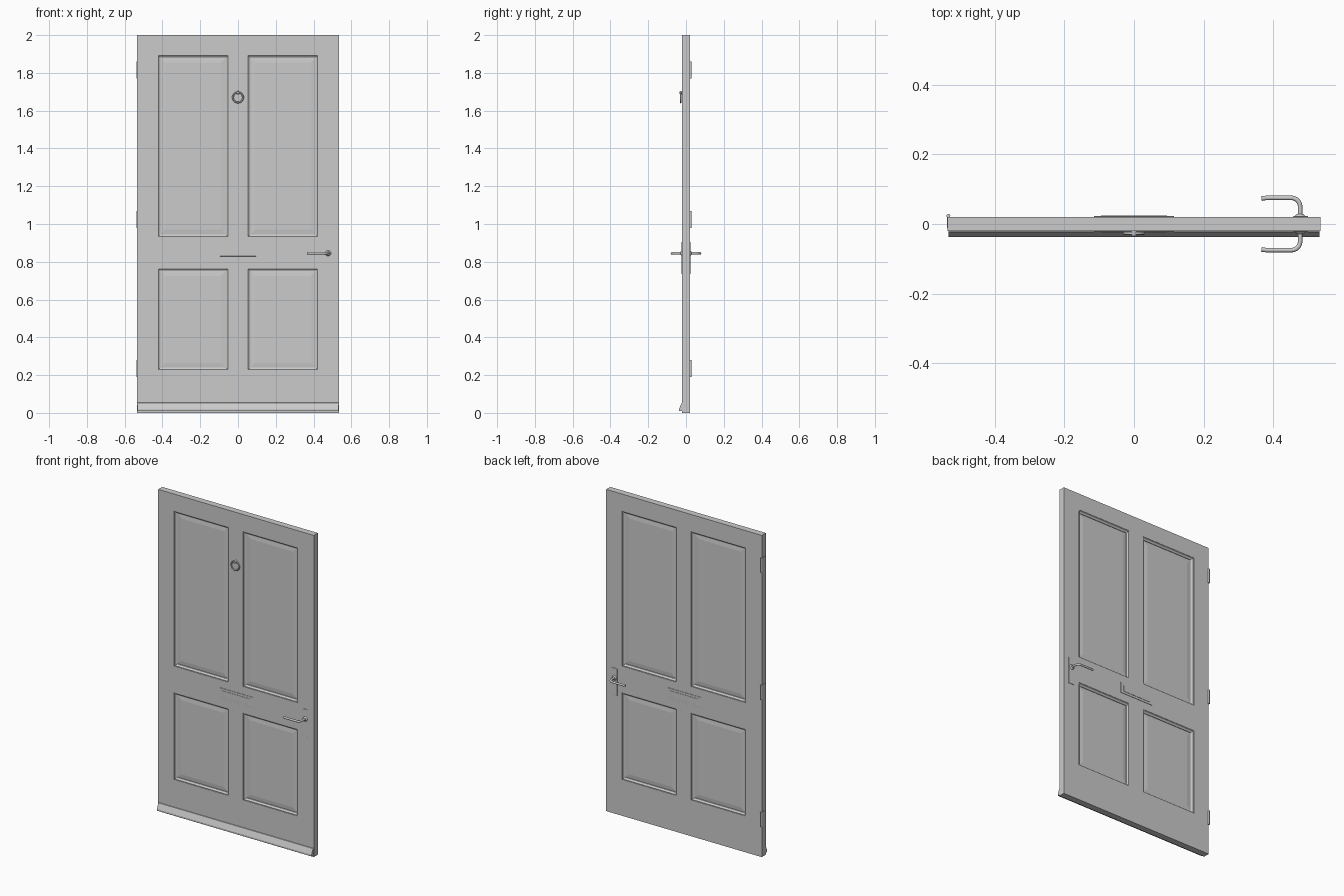
import bpy, bmesh
from math import pi, sin, cos

if "Cube" in bpy.data.objects:
    bpy.data.objects.remove(bpy.data.objects["Cube"])

def mesh_object(name, bm):
    bmesh.ops.recalc_face_normals(bm, faces=bm.faces)
    me = bpy.data.meshes.new(name)
    bm.to_mesh(me)
    bm.free()
    ob = bpy.data.objects.new(name, me)
    bpy.context.collection.objects.link(ob)
    return ob

def box(name, x0, x1, y0, y1, z0, z1, bevel=0):
    bm = bmesh.new()
    bmesh.ops.create_cube(bm, size=1)
    for v in bm.verts:
        v.co = ((x0 + x1) / 2 + v.co.x * (x1 - x0),
                (y0 + y1) / 2 + v.co.y * (y1 - y0),
                (z0 + z1) / 2 + v.co.z * (z1 - z0))
    ob = mesh_object(name, bm)
    if bevel:
        m = ob.modifiers.new("bevel", 'BEVEL')
        m.width, m.segments = bevel, 2
    return ob

def smooth(ob):
    bpy.ops.object.select_all(action='DESELECT')
    bpy.context.view_layer.objects.active = ob
    ob.select_set(True)
    bpy.ops.object.shade_smooth_by_angle()

def cylinder(name, loc, r1, r2, depth, rot=(0, 0, 0)):
    bpy.ops.mesh.primitive_cone_add(vertices=24, radius1=r1, radius2=r2, depth=depth,
                                    location=loc, rotation=rot)
    ob = bpy.context.object
    ob.name = name
    smooth(ob)
    return ob

def panel(name, x0, x1, z0, z1):
    # nested rectangles: moulding slope, recess floor, raised field; both faces
    steps = [(0, .018), (.004, .018), (.010, .013), (.015, .011), (.015, .007), (.04, .010)]
    rings = [(i, -d) for i, d in reversed(steps)] + steps
    bm = bmesh.new()
    loops = [[bm.verts.new(p) for p in ((x0 + i, y, z0 + i), (x1 - i, y, z0 + i),
                                        (x1 - i, y, z1 - i), (x0 + i, y, z1 - i))]
             for i, y in rings]
    for a, b in zip(loops, loops[1:]):
        for k in range(4):
            n = (k + 1) % 4
            bm.faces.new((a[k], a[n], b[n], b[k]))
    bm.faces.new(loops[0])
    bm.faces.new(loops[-1])
    return mesh_object(name, bm)

W, S, M, T = .535, .425, .05, .02

# Frame: stiles, rails and muntins
for name, a, b in (("hinge_stile", -W, -S), ("lock_stile", S, W)):
    box(name, a, b, -T, T, 0, 2)
for name, a, b in (("bottom_rail", 0, .225), ("lock_rail", .766, .93), ("top_rail", 1.895, 2)):
    box(name, -S, S, -T, T, a, b)

# Raised panels, two per row
for row, z0, z1 in (("lower", .225, .766), ("upper", .93, 1.895)):
    box(row + "_muntin", -M, M, -T, T, z0, z1)
    panel(row + "_left_panel", -S, -M, z0, z1)
    panel(row + "_right_panel", M, S, z0, z1)

# Weather bar along the front bottom edge
bm = bmesh.new()
profile = ((-.019, .055), (-.023, .053), (-.037, .02), (-.037, .01), (-.019, .01))
face = bm.faces.new([bm.verts.new((-.532, y, z)) for y, z in profile])
ext = bmesh.ops.extrude_face_region(bm, geom=[face])
for v in ext["geom"]:
    if isinstance(v, bmesh.types.BMVert):
        v.co.x = .532
mesh_object("weather_bar", bm)

# Lever handles and letter plates on both faces
for side, s in (("front", -1), ("back", 1)):
    def slab(name, x0, x1, d, z0, z1, bevel):
        box(side + name, x0, x1, *sorted((s * .019, s * d)), z0, z1, bevel)
    slab("_handle_plate", .457, .5, .0225, .735, .905, .001)
    slab("_letter_plate", -.115, .115, .0225, .815, .882, .001)
    slab("_letter_flap", -.095, .095, .0245, .829, .868, .001)
    cylinder(side + "_handle_collar", (.477, s * .025, .845), .017, .009, .008,
             (-s * pi / 2, 0, 0))
    # lever path: neck, quarter bend, grip
    pts = [(.477, .022)]
    pts += [(.452 + .025 * cos(a), .05 + .025 * sin(a)) for a in (k * pi / 16 for k in range(9))]
    pts += [(.38, .075), (.366, .073)]
    cu = bpy.data.curves.new(side + "_lever", 'CURVE')
    cu.dimensions = '3D'
    cu.bevel_depth, cu.bevel_resolution, cu.use_fill_caps = .0065, 3, True
    sp = cu.splines.new('POLY')
    sp.points.add(len(pts) - 1)
    for p, (x, y) in zip(sp.points, pts):
        p.co = (x, s * y, .845, 1)
    ob = bpy.data.objects.new(side + "_lever", cu)
    bpy.context.collection.objects.link(ob)

# Ring knocker
bpy.ops.mesh.primitive_torus_add(location=(0, -.027, 1.67), rotation=(pi / 2, 0, 0),
                                 major_radius=.027, minor_radius=.0042,
                                 major_segments=40, minor_segments=12)
bpy.context.object.name = "knocker_ring"
smooth(bpy.context.object)
cylinder("knocker_boss", (0, -.0265, 1.695), .009, .007, .015, (pi / 2, 0, 0))

# Hinges on the left edge
for i, z in enumerate((.235, 1.025, 1.815)):
    cylinder(f"hinge_knuckle_{i + 1}", (-.533, .0235, z), .0055, .0055, .09)
    box(f"hinge_leaf_{i + 1}", -.537, -.534, -.012, .022, z - .045, z + .045)
